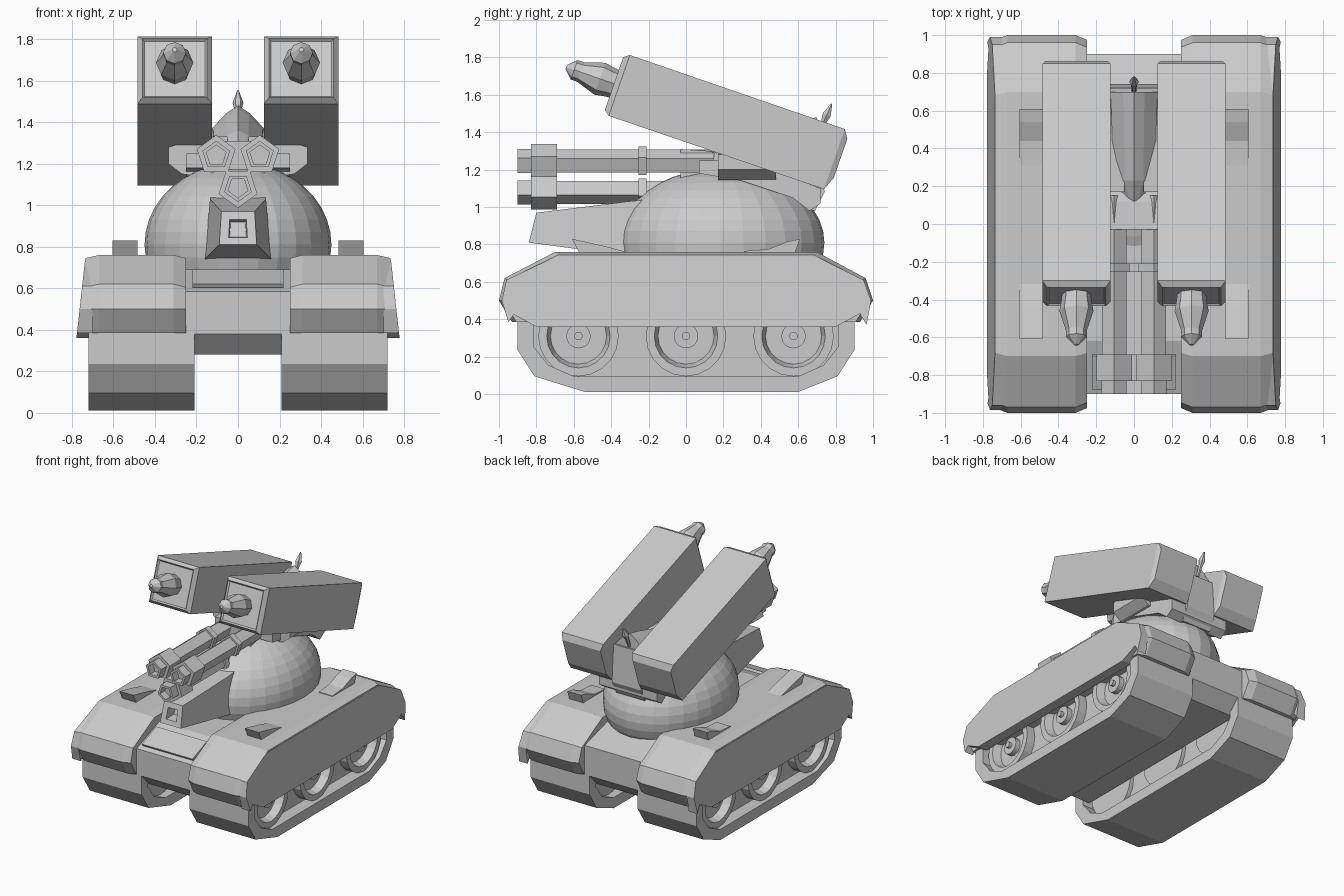
import bpy, bmesh, math
from mathutils import Vector, Matrix

if "Cube" in bpy.data.objects:
    bpy.data.objects.remove(bpy.data.objects["Cube"])

grey = bpy.data.materials.new("plain_grey")
grey.diffuse_color = (0.6, 0.6, 0.6, 1)
grey.use_nodes = True
grey.node_tree.nodes["Principled BSDF"].inputs["Base Color"].default_value = grey.diffuse_color


def finish(name, bm, mirror=False):
    bmesh.ops.recalc_face_normals(bm, faces=bm.faces)
    me = bpy.data.meshes.new(name)
    bm.to_mesh(me)
    bm.free()
    me.materials.append(grey)
    ob = bpy.data.objects.new(name, me)
    bpy.context.collection.objects.link(ob)
    if mirror:
        ob.modifiers.new("mirror", 'MIRROR')
    return ob


def loft(name, rings, mirror=False, cap=True, closed=False):
    """Skin a list of rings that share one point count."""
    bm = bmesh.new()
    vs = [[bm.verts.new(p) for p in r] for r in rings]
    n = len(vs[0])
    pairs = list(zip(vs, vs[1:])) + ([(vs[-1], vs[0])] if closed else [])
    for a, b in pairs:
        for i in range(n):
            j = (i + 1) % n
            bm.faces.new((a[i], a[j], b[j], b[i]))
    if cap and not closed:
        bm.faces.new(vs[0])
        bm.faces.new(vs[-1])
    return finish(name, bm, mirror)


def prism(name, yz, x0, x1, mirror=False, slant=0.0):
    """Side profile pushed along x; slant leans the outer face inward with height."""
    return loft(name, [[(x0, y, z) for y, z in yz],
                       [(x1 - slant * (z - 0.36), y, z) for y, z in yz]], mirror)


def lathe(name, prof, origin, axis, sides, phase=0.0, mirror=False, closed=False):
    """Turn (distance, radius) pairs about an axis through origin."""
    q = Vector(axis).to_track_quat('Z', 'Y')
    rings = []
    for d, r in prof:
        ring = []
        for i in range(sides):
            a = phase + 2 * math.pi * i / sides
            ring.append(Vector(origin) + q @ Vector((r * math.cos(a), r * math.sin(a), d)))
        rings.append(ring)
    return loft(name, rings, mirror, closed=closed)


# Hull between the tracks, with its front visor plate
prism("hull", [(-.9, .38), (-.9, .585), (-.62, .69), (.62, .69), (.9, .61), (.9, .38),
               (.8, .28), (-.8, .28)], -.255, .255)
prism("visor_plate", [(-.87, .604), (-.69, .672), (-.70, .69), (-.88, .62)], -.22, .22)

# Track belts: thick loops around the wheels
outer = [(-.9, .5), (-.9, .235), (-.81, .095), (-.54, .012), (.60, .012), (.81, .095),
         (.9, .235), (.9, .5)]
inner = [(-.815, .5), (-.815, .255), (-.735, .155), (-.60, .095), (.60, .095), (.735, .155),
         (.815, .255), (.815, .5)]


def belt_ring(x, pts):
    return [(x, y, z) for y, z in pts]


loft("track_belt", [belt_ring(.21, outer), belt_ring(.72, outer),
                    belt_ring(.72, inner), belt_ring(.21, inner)], True, closed=True)
prism("track_wall", inner, .30, .62, True)

# Road wheels with dished faces and hubs
for y in (-.575, 0, .575):
    prof = [(-.21, .02), (-.21, .17), (-.21, .215), (.21, .215), (.21, .17), (.15, .15),
            (.15, .065), (.19, .065), (.19, .022), (.215, .022)]
    lathe("road_wheel", prof, (.48, y, .31), (1, 0, 0), 20, 0, True)

# Fenders: chamfered bodies and side skirts
side = [(-.93, .385), (-1, .5), (-.97, .62), (-.70, .76), (.70, .76), (.96, .62),
        (1, .5), (.93, .385)]


def fender_ring(x, inset):
    return [(x, y * (1 - inset), z - (inset * .6 if z > .5 else 0)) for y, z in side]


loft("fender", [fender_ring(.25, .025), fender_ring(.31, 0), fender_ring(.67, 0),
                fender_ring(.735, .025)], True)
prism("side_skirt", [(-.985, .5), (-.95, .385), (-.92, .425), (-.80, .36), (.80, .36),
                     (.93, .43), (.965, .37), (.99, .5), (.95, .61), (.70, .735),
                     (-.70, .735), (-.96, .61)], .70, .778, True, .11)

# Raised hatches on the fenders
prism("front_hatch", [(-.61, .83), (-.43, .79), (-.30, .755), (-.57, .755)], .485, .605, True)
prism("rear_hatch", [(.61, .83), (.54, .815), (.44, .775), (.31, .765), (.31, .75),
                     (.58, .75)], .485, .605, True)

# Dome turret
bm = bmesh.new()
bmesh.ops.create_uvsphere(bm, u_segments=28, v_segments=20, radius=1)
bm.transform(Matrix.Translation((0, .185, .81)) @ Matrix.Diagonal((.45, .555, .395, 1)))
bmesh.ops.bisect_plane(bm, geom=bm.verts[:] + bm.edges[:] + bm.faces[:], plane_co=(0, 0, .66),
                       plane_no=(0, 0, -1), clear_outer=True)
bmesh.ops.holes_fill(bm, edges=[e for e in bm.edges if e.is_boundary])
finish("dome", bm)


# Square front gun with a hollow muzzle
def quad(y_top, y_bot, w_top, w_bot, z_top, z_bot):
    return [(-w_top, y_top, z_top), (w_top, y_top, z_top),
            (w_bot, y_bot, z_bot), (-w_bot, y_bot, z_bot)]


loft("front_gun", [quad(-.10, -.10, .13, .16, 1.05, .72), quad(-.31, -.31, .135, .16, 1.03, .74),
                   quad(-.80, -.84, .08, .09, .97, .81), quad(-.81, -.83, .04, .045, .93, .845),
                   quad(-.72, -.74, .035, .04, .92, .85)])

# Three five-sided barrels with collars
for x, z, ph in ((-.105, 1.24, .5), (.105, 1.24, .5), (0, 1.085, -.5)):
    prof = [(-.15, .068), (.21, .068), (.21, .085), (.255, .085), (.255, .068),
            (.69, .068), (.69, .098), (.83, .098), (.83, .07), (.90, .07), (.90, .05),
            (.84, .05)]
    lathe("gun_barrel", prof, (x, 0, z), (0, -1, 0), 5, ph * math.pi)

# Launcher mount on the dome
prism("barrel_block", [(-.03, 1.10), (-.03, 1.31), (.12, 1.30), (.25, 1.27), (.25, 1.10)],
      -.13, .13)
prism("mount_spine", [(.10, 1.10), (.10, 1.25), (.23, 1.29), (.72, 1.37), (.74, 1.08),
                      (.69, .98), (.60, 1.0)], -.125, .125)
prism("mount_saddle", [(.07, 1.18), (.07, 1.25), (.20, 1.25), (.50, 1.18), (.72, 1.10),
                       (.72, 1.02), (.66, .98), (.57, 1.05), (.30, 1.14)], -.25, .25)
arm = [(.05, 1.12), (.27, 1.15), (.335, 1.20), (.335, 1.28), (.15, 1.33), (.05, 1.33)]
loft("mount_arm", [[(x, .17, z) for x, z in arm], [(x, .48, z) for x, z in arm]], True)


# Pointed canopy rising to the rear, with a thin fin
def canopy(y, w, low, shoulder, peak):
    return [(-w, y, low), (-w, y, shoulder), (-w * .45, y, (shoulder + peak * 2) / 3), (0, y, peak),
            (w * .45, y, (shoulder + peak * 2) / 3), (w, y, shoulder), (w, y, low)]


loft("canopy", [canopy(.08, .03, 1.2, 1.26, 1.28), canopy(.23, .11, 1.2, 1.29, 1.36),
                canopy(.60, .12, 1.2, 1.36, 1.46), canopy(.70, .125, 1.2, 1.37, 1.48)])
lathe("antenna", [(-.04, .012), (.04, .016), (.08, .026), (.145, .004)], (0, .72, 1.42),
      (0, .4, .9), 6)

# Missile launcher boxes with sunken front frames
front = Vector((0, -.385, 1.66))
axis = Vector((0, -.945, .328))
up = Vector((0, .328, .945))


def box_ring(along, low, high, half):
    c = front + axis * along + Vector((.305, 0, 0))
    return [c + Vector((sx * half, 0, 0)) + up * v
            for sx, v in ((-1, low), (1, low), (1, high), (-1, high))]


loft("launcher_box", [box_ring(-1.275, -.09, .13, .165), box_ring(-1.245, -.165, .175, .18),
                      box_ring(-.03, -.172, .172, .18), box_ring(0, -.15, .15, .155),
                      box_ring(-.012, -.14, .14, .145)], True)
lathe("missile", [(-.03, .075), (.02, .08), (.08, .09), (.19, .055), (.225, .055), (.27, .012)],
      front + Vector((.305, 0, 0)), axis, 8, 0, True)
